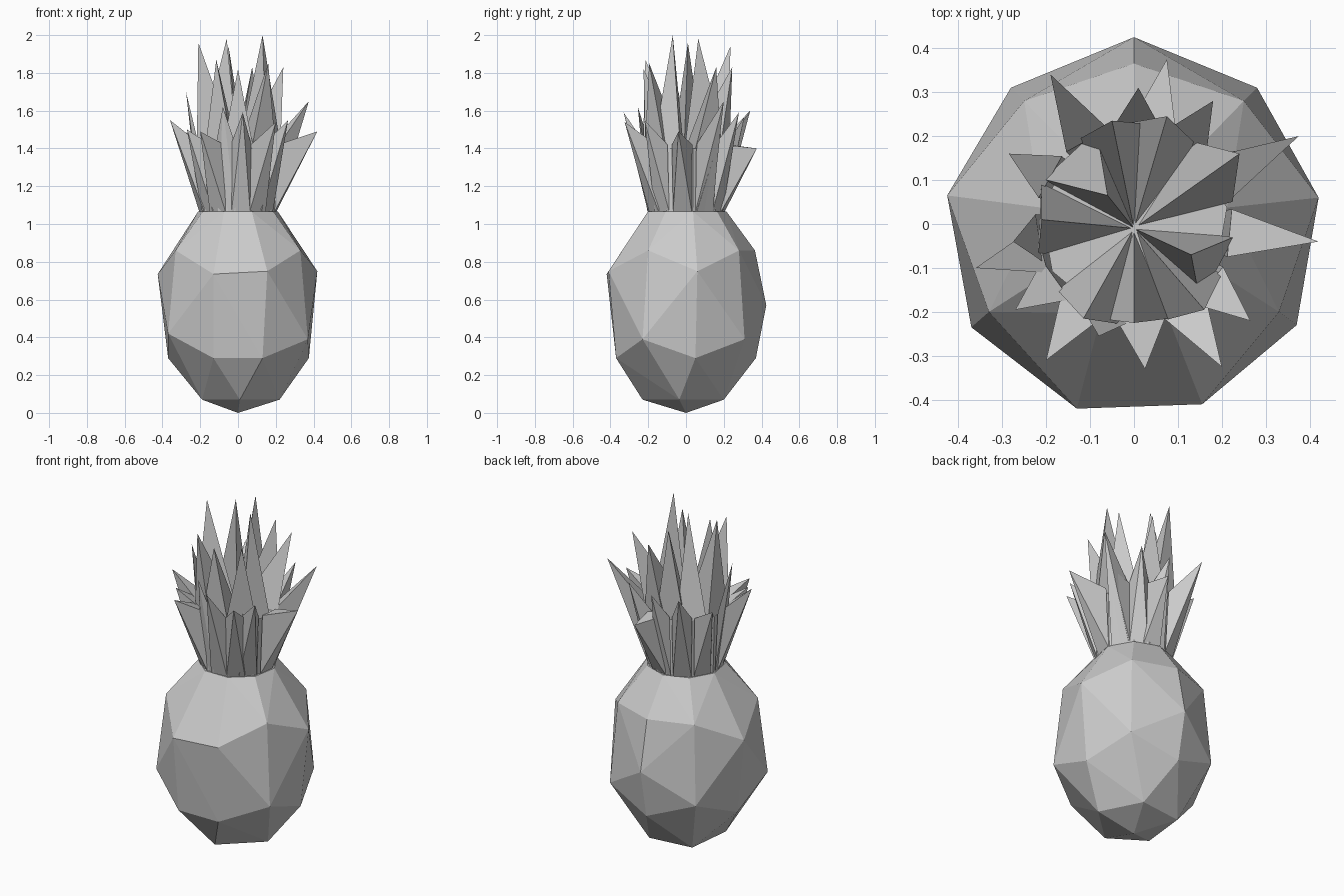
import bpy, bmesh
from math import sin, cos, atan2, radians


def mesh_object(name, bm):
    bmesh.ops.recalc_face_normals(bm, faces=bm.faces)
    me = bpy.data.meshes.new(name)
    bm.to_mesh(me)
    bm.free()
    ob = bpy.data.objects.new(name, me)
    bpy.context.collection.objects.link(ob)
    return ob


def add_hull(bm, points):
    verts = [bm.verts.new(p) for p in points]
    res = bmesh.ops.convex_hull(bm, input=verts)
    loose = [v for v in res["geom_interior"] + res["geom_unused"]
             if isinstance(v, bmesh.types.BMVert)]
    bmesh.ops.delete(bm, geom=list(set(loose)), context="VERTS")


def polar(r, a, z):
    return (r * cos(a), r * sin(a), z)


def ring(r, z, n=9, start=-70):
    return [polar(r, radians(start + i * 360 / n), z) for i in range(n)]


# Faceted fruit body: irregular convex shape
body_points = [
    (0, 0, 0),
    (0.22, -0.035, 0.07), (0.1, 0.2, 0.07), (-0.16, 0.17, 0.07),
    (-0.19, -0.1, 0.07), (0.01, -0.23, 0.07),
    (0.13, -0.37, 0.29), (-0.13, -0.37, 0.29), (0.375, 0.05, 0.29),
    (-0.37, 0.05, 0.29), (0, 0.37, 0.29),
    (0.37, -0.23, 0.39), (-0.37, -0.235, 0.42),
    (0.28, 0.31, 0.39), (-0.28, 0.31, 0.4), (0, 0.425, 0.57),
    (0.155, -0.41, 0.75), (-0.13, -0.42, 0.735),
    (0.42, 0.06, 0.75), (-0.425, 0.065, 0.735),
    (0.33, -0.2, 0.86), (-0.33, -0.2, 0.86),
    (0.25, 0.28, 0.86), (-0.25, 0.28, 0.86), (0, 0.365, 0.86),
]
bm = bmesh.new()
add_hull(bm, body_points + ring(0.215, 1.065))
mesh_object("fruit_body", bm)

# Crown core that the leaves grow from
bm = bmesh.new()
add_hull(bm, ring(0.205, 1.06) + ring(0.215, 1.4))
mesh_object("crown_core", bm)

# Leaf tips, read around the crown
outer_tips = [
    (0.42, -0.04, 1.49), (0.375, 0.2, 1.65), (-0.36, -0.1, 1.55),
    (0.025, -0.33, 1.59), (-0.2, -0.31, 1.49), (0.2, -0.325, 1.54),
    (-0.08, -0.255, 1.62), (0.265, -0.22, 1.55), (-0.27, -0.195, 1.5),
    (-0.275, -0.04, 1.7), (-0.285, 0.16, 1.49), (-0.19, 0.34, 1.6),
    (0.01, 0.31, 1.57), (0.075, 0.375, 1.4), (0.18, 0.28, 1.59),
    (0.3, 0.175, 1.45),
]
inner_tips = [
    (-0.21, 0.01, 1.96), (0.13, -0.07, 2.0), (-0.06, 0.065, 1.98),
    (-0.115, -0.215, 1.87), (0, -0.225, 1.82), (0.16, -0.195, 1.85),
    (0.24, 0.16, 1.83), (0.075, 0.245, 1.83), (-0.05, 0.235, 1.94),
]

# Outer leaves: spikes pulled out of the core sides
bm = bmesh.new()
for tip in outer_tips:
    a = atan2(tip[1], tip[0])
    w = radians(14)
    add_hull(bm, [polar(0.205, a - w, 1.065), polar(0.205, a + w, 1.065),
                  polar(0.225, a - w, 1.42), polar(0.225, a + w, 1.42), tip])
mesh_object("outer_leaves", bm)

# Inner leaves: tall wedges meeting at the middle
bm = bmesh.new()
for tip in inner_tips:
    a = atan2(tip[1], tip[0])
    w = radians(21)
    add_hull(bm, [(0, -0.01, 1.38), polar(0.23, a - w, 1.4),
                  polar(0.23, a + w, 1.4), tip])
mesh_object("inner_leaves", bm)
